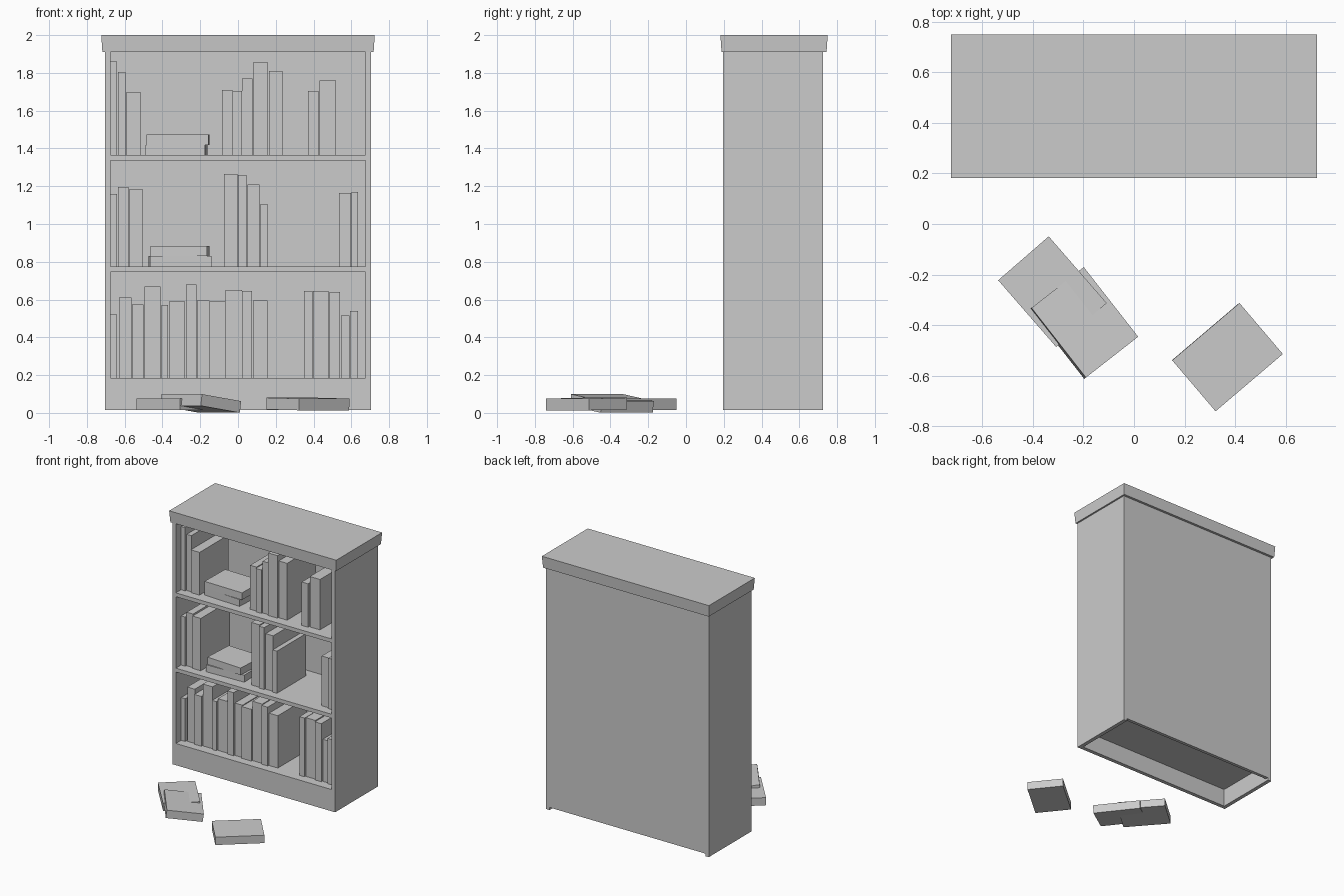
import bpy, bmesh, math
from mathutils import Matrix

if "Cube" in bpy.data.objects:
    bpy.data.objects.remove(bpy.data.objects["Cube"])

grey = bpy.data.materials.new("plain_grey")
grey.diffuse_color = (0.6, 0.6, 0.6, 1)
grey.use_nodes = True
grey.node_tree.nodes["Principled BSDF"].inputs["Base Color"].default_value = grey.diffuse_color


def box(name, x, y, z, bottom_inset=0.0):
    """Flat box from (min, max) ranges, optionally narrower at its bottom."""
    bm = bmesh.new()
    bmesh.ops.create_cube(bm, size=1)
    for v in bm.verts:
        inset = bottom_inset if v.co.z < 0 else 0
        sx, sy = (1 if v.co.x > 0 else -1), (1 if v.co.y > 0 else -1)
        v.co = ((x[0] + x[1]) / 2 + v.co.x * (x[1] - x[0]) - sx * inset,
                (y[0] + y[1]) / 2 + v.co.y * (y[1] - y[0]) - sy * inset,
                (z[0] + z[1]) / 2 + v.co.z * (z[1] - z[0]))
    me = bpy.data.meshes.new(name)
    bm.to_mesh(me)
    bm.free()
    me.materials.append(grey)
    ob = bpy.data.objects.new(name, me)
    bpy.context.collection.objects.link(ob)
    return ob


def lying_book(name, centre, size, turn, tilt=0.0):
    """Closed book lying flat, turned about z and tilted about its long side."""
    a, b, c = (s / 2 for s in size)
    ob = box(name, (-a, a), (-b, b), (-c, c))
    ob.matrix_world = (Matrix.Translation(centre)
                       @ Matrix.Rotation(math.radians(turn), 4, 'Z')
                       @ Matrix.Rotation(math.radians(tilt), 4, 'X'))
    return ob


# Bookcase carcass
FRONT, BACK = 0.195, 0.725
for side, s in (("left", -1), ("right", 1)):
    box(side + "_side_panel", sorted((s * 0.675, s * 0.705)), (FRONT, BACK), (0.015, 1.915))
box("back_panel", (-0.675, 0.675), (0.70, BACK), (0.035, 1.915))
box("front_plinth", (-0.675, 0.675), (FRONT, 0.225), (0.015, 0.185))
for name, top in (("bottom_shelf", 0.185), ("middle_shelf", 0.775), ("top_shelf", 1.365)):
    box(name, (-0.675, 0.675), (FRONT, 0.70), (top - 0.03, top))
box("top_cap", (-0.724, 0.724), (0.182, 0.75), (1.91, 2.0), bottom_inset=0.006)

# Upright books: left edge, right edge, top height
top_row = [(-.675, -.64, 1.86), (-.635, -.595, 1.805), (-.59, -.515, 1.70),
           (-.085, -.03, 1.71), (-.028, .02, 1.705), (.022, .077, 1.77),
           (.08, .16, 1.855), (.163, .235, 1.81), (.37, .425, 1.705), (.432, .52, 1.76)]
middle_row = [(-.675, -.64, 1.16), (-.635, -.58, 1.195), (-.575, -.505, 1.185),
              (-.075, -.002, 1.265), (0, .045, 1.26), (.05, .115, 1.21),
              (.118, .155, 1.105), (.535, .598, 1.165), (.6, .635, 1.17)]
bottom_row = [(-.675, -.64, .52), (-.63, -.565, .61), (-.56, -.5, .575),
              (-.495, -.41, .67), (-.405, -.37, .57), (-.365, -.28, .59),
              (-.275, -.22, .68), (-.217, -.152, .595), (-.15, -.067, .59),
              (-.065, .02, .65), (.022, .075, .645), (.08, .155, .595),
              (.35, .395, .645), (.398, .48, .645), (.485, .54, .64),
              (.545, .59, .515), (.593, .635, .54)]
for row, base, books in (("top", 1.365, top_row), ("middle", 0.775, middle_row),
                         ("bottom", 0.185, bottom_row)):
    for i, (x0, x1, top) in enumerate(books):
        front = 0.26 + 0.012 * (i % 2)
        box(f"{row}_row_book_{i + 1}", (x0, x1), (front, front + 0.36), (base, top))

# Stacked books lying on the upper two shelves
lying_book("top_stack_lower_book", (-.325, .40, 1.392), (.315, .25, .055), -3)
lying_book("top_stack_upper_book", (-.318, .40, 1.447), (.33, .25, .055), -1)
lying_book("middle_stack_lower_book", (-.308, .40, .802), (.325, .25, .055), 2)
lying_book("middle_stack_upper_book", (-.308, .40, .857), (.30, .25, .055), -3)

# Books dropped on the floor
lying_book("floor_book_left", (-.323, -.268, .045), (.35, .265, .06), -49)
lying_book("floor_book_leaning", (-.198, -.392, .05), (.35, .265, .062), -52, -8)
lying_book("floor_book_right", (.37, -.527, .047), (.35, .265, .062), 40.4, 1)
